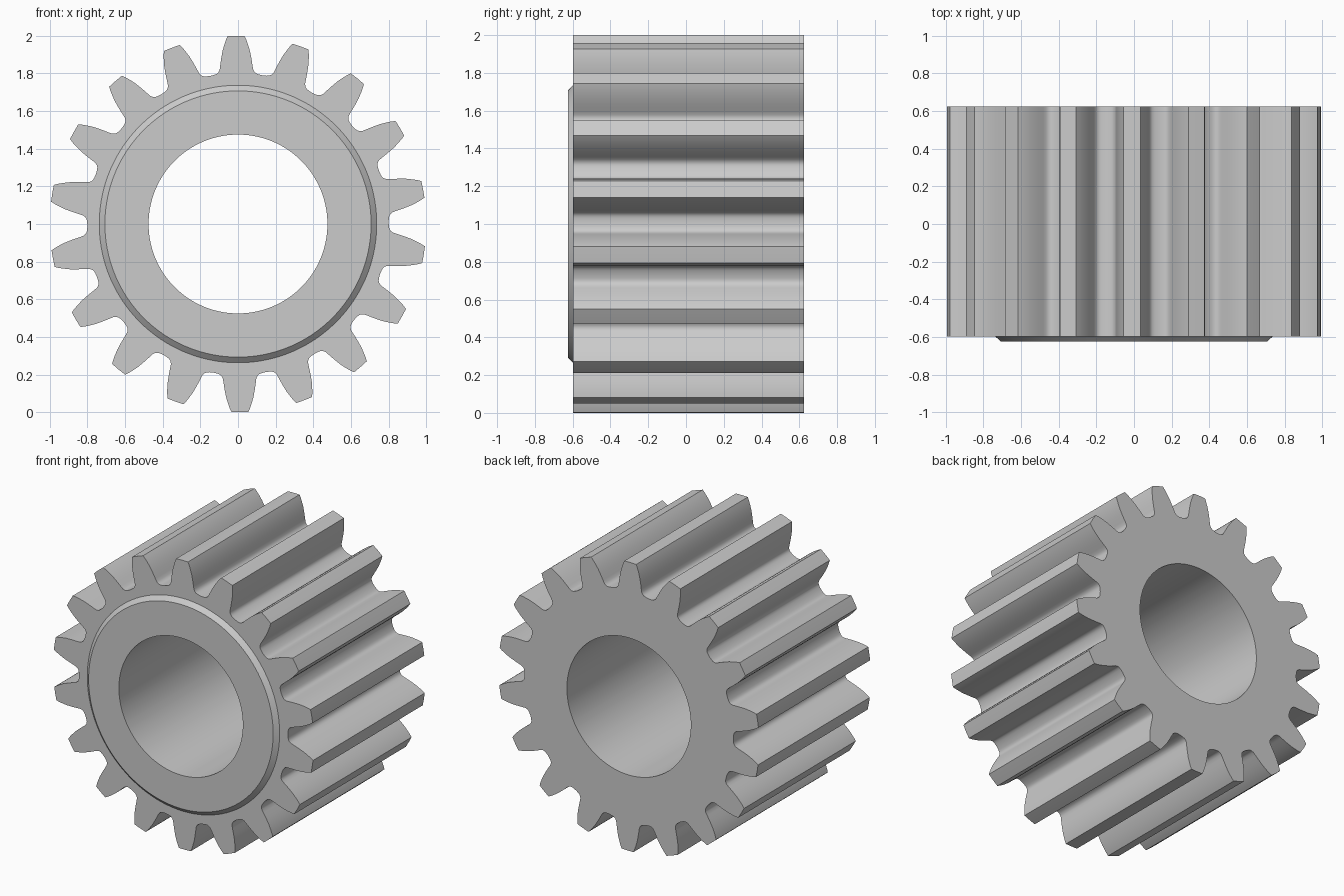
import bpy, bmesh, math

cube = bpy.data.objects.get("Cube")
if cube:
    bpy.data.objects.remove(cube, do_unlink=True)

TEETH = 18
PITCH = math.tau / TEETH
TURN = math.radians(-0.6)
BACK, FACE, BOSS = 0.625, -0.597, -0.625

# Half tooth: (radius, half width) from the tip down through the root fillet
FLANK = [(1.0, 0.045), (0.98, 0.054), (0.955, 0.063), (0.925, 0.072),
         (0.89, 0.079), (0.865, 0.083), (0.845, 0.086), (0.825, 0.089),
         (0.812, 0.096), (0.805, 0.106), (0.802, 0.118)]
half = [(r, math.asin(w / r)) for r, w in FLANK]
tooth = [(r, -a) for r, a in reversed(half)] + [(1.0, 0.0)] + half + [(0.8, PITCH / 2)]

# Whole gear outline in polar form
outline = [(r, a + TURN + k * PITCH) for k in range(TEETH) for r, a in tooth]


def ring(bm, y, radius=None):
    """Add a loop at depth y: the toothed outline, or a circle of given radius."""
    return [bm.verts.new(((radius or r) * math.sin(a), y, 1 + (radius or r) * math.cos(a)))
            for r, a in outline]


# Loft the gear as closed loops: bore, back, teeth, front, chamfered boss, bore
bm = bmesh.new()
loops = [ring(bm, BACK, 0.475), ring(bm, BACK), ring(bm, FACE),
         ring(bm, FACE, 0.737), ring(bm, BOSS, 0.707), ring(bm, BOSS, 0.475)]
count = len(outline)
for i, loop in enumerate(loops):
    after = loops[(i + 1) % len(loops)]
    for j in range(count):
        k = (j + 1) % count
        bm.faces.new((loop[j], loop[k], after[k], after[j]))
bmesh.ops.recalc_face_normals(bm, faces=bm.faces)

mesh = bpy.data.meshes.new("spur_gear")
bm.to_mesh(mesh)
bm.free()
gear = bpy.data.objects.new("spur_gear", mesh)
bpy.context.collection.objects.link(gear)

# Smooth flanks and bore, crisp tips and rims
bpy.ops.object.select_all(action='DESELECT')
gear.select_set(True)
bpy.context.view_layer.objects.active = gear
bpy.ops.object.shade_smooth_by_angle(angle=math.radians(35))
